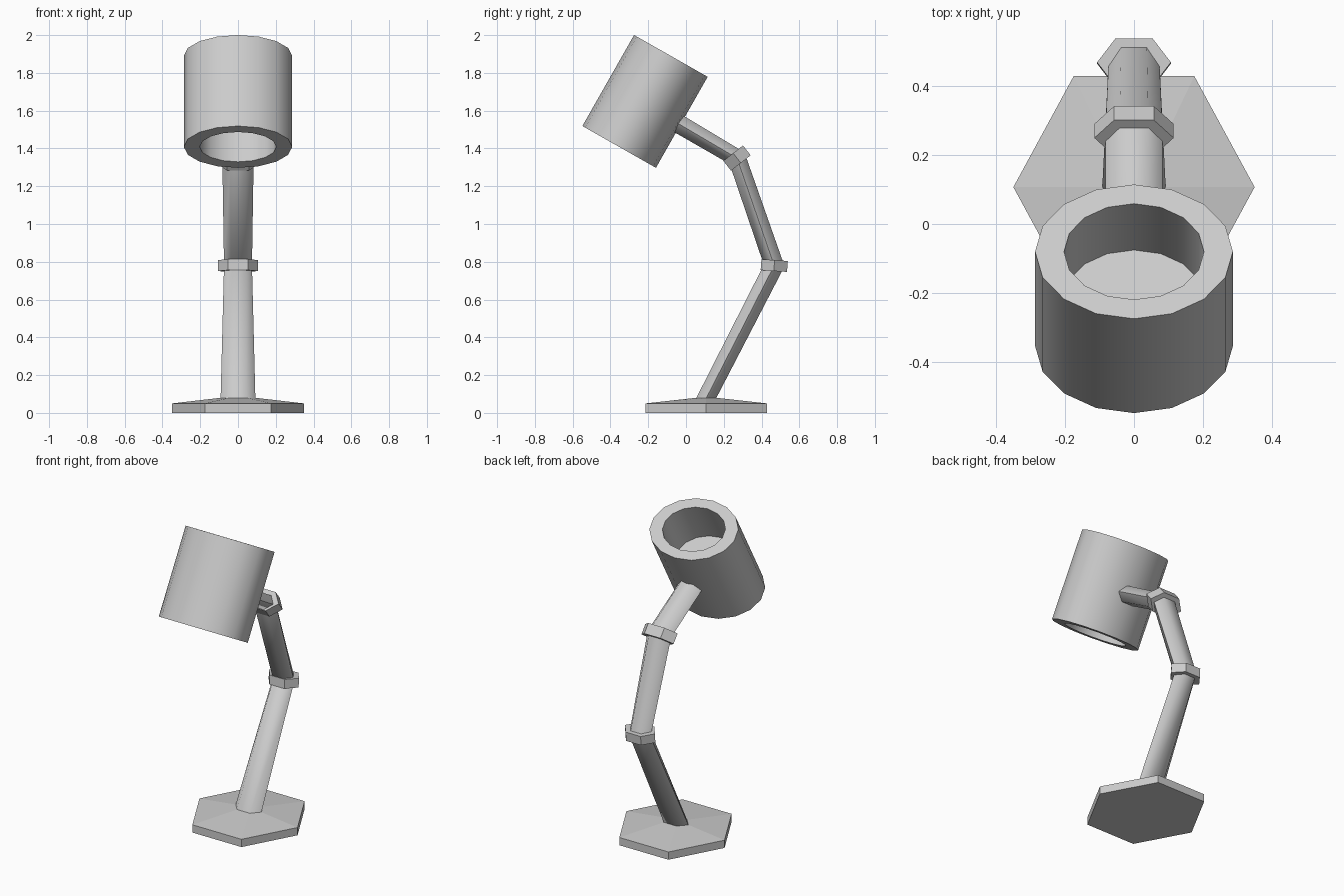
import bpy, bmesh
from math import sin, cos, pi, radians

cube = bpy.data.objects.get("Cube")
if cube:
    bpy.data.objects.remove(cube)

grey = bpy.data.materials.new("plain grey")
grey.use_nodes = True
tone = (0.6, 0.6, 0.6, 1)
grey.diffuse_color = tone
grey.node_tree.nodes["Principled BSDF"].inputs["Base Color"].default_value = tone


def loft(name, sections, sides=6, smooth=0):
    """Skin capped polygon sections: (y, z, tilt, half width, half depth)."""
    bm = bmesh.new()
    deepest = max(sin(2 * pi * i / sides) for i in range(sides))
    loops = []
    for y, z, tilt, width, depth in sections:
        a = radians(tilt)
        loop = []
        for i in range(sides):
            t = 2 * pi * i / sides
            d = depth * sin(t) / deepest
            loop.append(bm.verts.new((width * cos(t), y + d * cos(a), z + d * sin(a))))
        loops.append(loop)
    for low, high in zip(loops, loops[1:]):
        for i in range(sides):
            j = (i + 1) % sides
            bm.faces.new((low[i], low[j], high[j], high[i]))
    bm.faces.new(loops[0][::-1])
    bm.faces.new(loops[-1])
    bmesh.ops.recalc_face_normals(bm, faces=bm.faces[:])
    mesh = bpy.data.meshes.new(name)
    bm.to_mesh(mesh)
    bm.free()
    mesh.materials.append(grey)
    obj = bpy.data.objects.new(name, mesh)
    bpy.context.collection.objects.link(obj)
    if smooth:
        bpy.ops.object.select_all(action="DESELECT")
        obj.select_set(True)
        bpy.context.view_layer.objects.active = obj
        bpy.ops.object.shade_smooth_by_angle(angle=radians(smooth))
    return obj


def along(y, z, tilt, profile):
    """Place (offset, half width, half depth) steps along a tilted axis."""
    a = radians(tilt)
    return [(y - h * sin(a), z + h * cos(a), tilt, w, d) for h, w, d in profile]


# Hexagonal foot with a shallow sloping top
loft("base", [(0.107, 0, 0, 0.35, 0.322),
              (0.107, 0.05, 0, 0.35, 0.322),
              (0.107, 0.08, 0, 0.092, 0.053)])

# Three arm segments
loft("lower_arm", [(0.107, 0.078, 0, 0.092, 0.053),
                   (0.467, 0.78, -4, 0.074, 0.055)], smooth=70)
loft("upper_arm", [(0.467, 0.78, -4, 0.074, 0.055),
                   (0.27, 1.349, 38, 0.083, 0.05)], smooth=70)
loft("head_arm", [(0.27, 1.349, 38, 0.083, 0.05),
                  (-0.05, 1.537, 60, 0.083, 0.05)], smooth=70)

# Collars at the two bends
loft("lower_joint", along(0.467, 0.78, -4, [(-0.029, 0.107, 0.07), (0.029, 0.107, 0.07)]))
loft("upper_joint", along(0.27, 1.349, 38, [(-0.033, 0.115, 0.066), (0.033, 0.115, 0.066)]))

# Oval lamp head, recessed at both ends with a wall across the middle
rim, hole = (0.287, 0.224), (0.203, 0.16)
loft("lamp_head", along(-0.217, 1.649, -29.6, [
    (-0.005, *hole), (-0.277, *hole), (-0.277, *rim),
    (0.277, *rim), (0.277, *hole), (0.005, *hole)]), sides=16, smooth=35)
